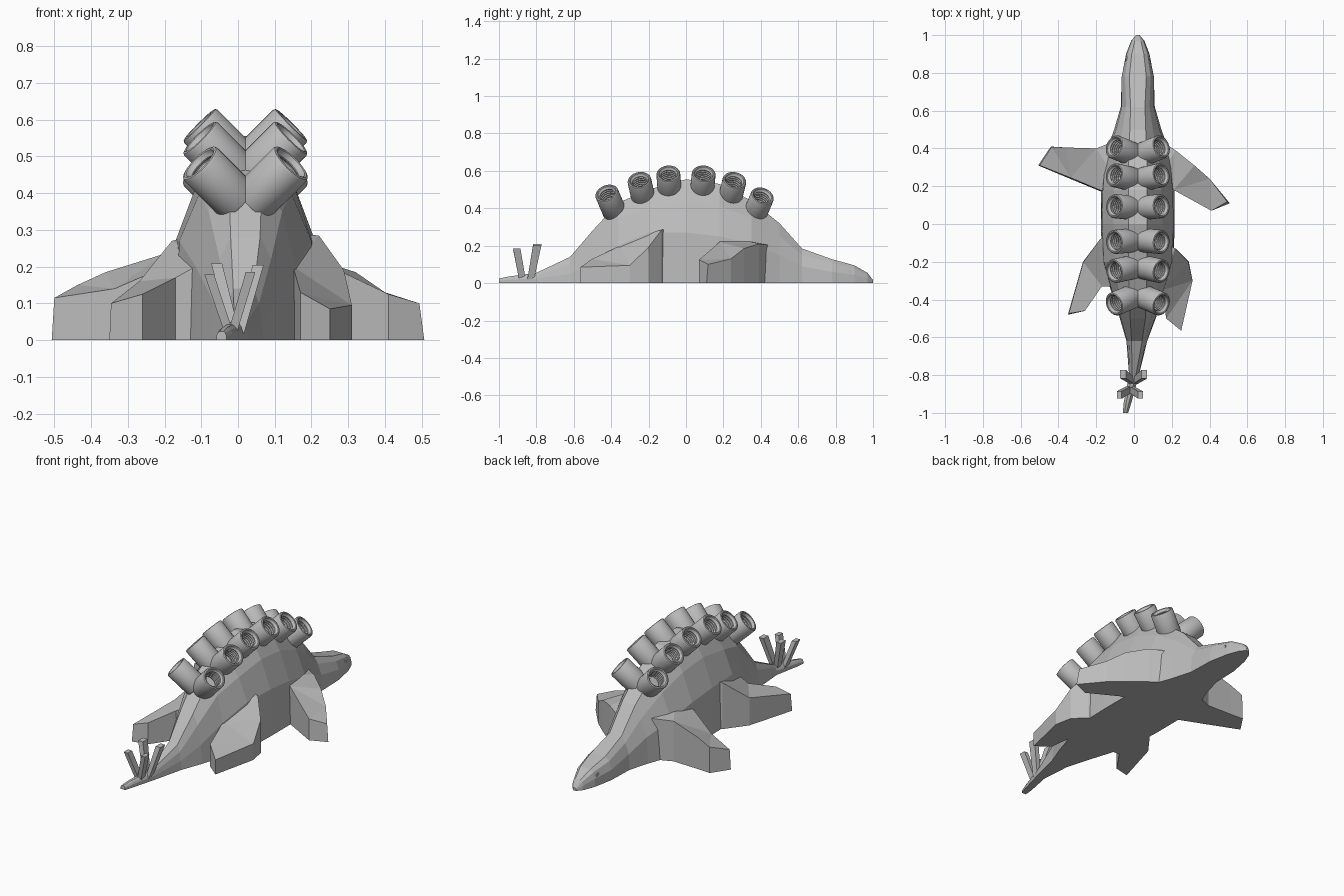
import bpy, bmesh, math
from mathutils import Vector

if "Cube" in bpy.data.objects:
    bpy.data.objects.remove(bpy.data.objects["Cube"])

CX = 0.02  # lateral position of the spine
grey = bpy.data.materials.new("matte grey")
grey.diffuse_color = (0.5, 0.5, 0.5, 1)
grey.use_nodes = True
grey.node_tree.nodes["Principled BSDF"].inputs["Base Color"].default_value = grey.diffuse_color


def make(name, verts, faces, smooth=False):
    bm = bmesh.new()
    vs = [bm.verts.new(v) for v in verts]
    for f in faces:
        bm.faces.new([vs[i] for i in f])
    bmesh.ops.recalc_face_normals(bm, faces=bm.faces)
    mesh = bpy.data.meshes.new(name)
    bm.to_mesh(mesh)
    bm.free()
    mesh.materials.append(grey)
    ob = bpy.data.objects.new(name, mesh)
    bpy.context.collection.objects.link(ob)
    if smooth:
        bpy.context.view_layer.objects.active = ob
        ob.select_set(True)
        bpy.ops.object.shade_smooth_by_angle(angle=math.radians(35))
        ob.select_set(False)
    return ob


def loft(name, rings, closed=False, smooth=False):
    """Bridge rings of equal size; cap the ends, or join last to first."""
    n = len(rings[0])
    verts = [v for r in rings for v in r]
    faces = []
    m = len(rings)
    for i in range(m if closed else m - 1):
        a, b = i * n, (i + 1) % m * n
        faces += [(a + j, a + (j + 1) % n, b + (j + 1) % n, b + j) for j in range(n)]
    if not closed:
        faces += [tuple(range(n)), tuple(range((m - 1) * n, m * n))]
    return make(name, verts, faces, smooth)


# Body: y, centre x, base half width, flank (w, z), shoulder (w, z), ridge (w, z)
sections = [
    (-1.00, -0.045, .014, .014, .012, .010, .020, .005, .024),
    (-0.95, -0.035, .020, .020, .018, .015, .028, .007, .035),
    (-0.80, 0.000, .026, .026, .025, .020, .042, .010, .055),
    (-0.62, 0.015, .055, .050, .050, .042, .100, .028, .140),
    (-0.50, CX, .095, .090, .110, .070, .220, .040, .280),
    (-0.36, CX, .140, .135, .200, .100, .350, .045, .430),
    (-0.20, CX, .190, .180, .270, .125, .400, .048, .500),
    (0.00, CX, .195, .190, .270, .130, .430, .050, .555),
    (0.18, CX, .195, .185, .250, .125, .410, .050, .530),
    (0.35, CX, .180, .170, .210, .110, .350, .048, .440),
    (0.50, CX, .125, .115, .150, .080, .250, .042, .320),
    (0.62, CX, .090, .085, .090, .062, .150, .038, .185),
    (0.78, CX, .085, .085, .060, .068, .105, .045, .128),
    (0.90, CX, .062, .060, .045, .050, .080, .032, .095),
    (0.97, CX, .035, .033, .025, .027, .045, .016, .055),
    (1.00, CX, .010, .010, .006, .008, .012, .005, .016),
]
rings = []
for y, cx, bw, fw, fz, sw, sz, rw, rz in sections:
    half = [(bw, 0), (fw, fz), (sw, sz), (rw, rz)]
    rings.append([(cx + w, y, z) for w, z in half] +
                 [(cx - w, y, z) for w, z in reversed(half)])
loft("body", rings)


# Legs: splayed slabs, each outline point is x, y, top height, top inset
def leg(name, pts):
    mx = sum(p[0] for p in pts) / len(pts)
    my = sum(p[1] for p in pts) / len(pts)
    base = [(x, y, 0) for x, y, z, s in pts]
    top = [(x + (mx - x) * s, y + (my - y) * s, z) for x, y, z, s in pts]
    ob = loft(name, [base, top])
    bm = bmesh.new()
    bm.from_mesh(ob.data)
    bmesh.ops.triangulate(bm, faces=[f for f in bm.faces if len(f.verts) > 4])
    bm.to_mesh(ob.data)
    bm.free()


leg("front_leg_left", [(-.05, .46, .24, 0), (-.20, .40, .235, 0), (-.36, .405, .185, 0),
                       (-.44, .41, .15, .02), (-.507, .31, .115, .03), (-.34, .24, .14, .06),
                       (-.17, .17, .21, .05), (-.05, .17, .26, 0)])
leg("front_leg_right", [(.10, .47, .20, 0), (.22, .39, .21, 0), (.32, .31, .185, 0),
                        (.40, .24, .13, 0), (.507, .11, .10, .06), (.41, .07, .125, 0),
                        (.21, .18, .22, 0), (.10, .18, .26, 0)])
leg("hind_leg_left", [(-.10, -.05, .29, 0), (-.18, -.08, .27, 0), (-.27, -.20, .16, .02),
                      (-.35, -.48, .10, .03), (-.26, -.46, .125, 0), (-.17, -.33, .17, 0),
                      (-.08, -.33, .22, 0)])
leg("hind_leg_right", [(.12, -.08, .29, 0), (.22, -.13, .285, 0), (.29, -.20, .19, .02),
                       (.31, -.30, .095, 0), (.25, -.565, .085, 0), (.17, -.50, .13, 0),
                       (.15, -.35, .20, 0), (.10, -.33, .23, 0)])


# Back tubes: lathed sockets with a rounded lip and ridged inside
profile = [(0, -.155), (.062, -.155), (.064, -.15), (.064, -.008), (.061, -.002),
           (.055, 0), (.050, -.002), (.048, -.008)]
for k in range(6):
    d = -.012 - k * .014
    profile += [(.046, d), (.041, d - .004), (.041, d - .007), (.046, d - .011)]
profile += [(.046, -.10), (0, -.10)]


def tube(name, rim, axis, n=32):
    w = Vector(axis).normalized()
    u = w.cross(Vector((0, 1, 0))).normalized()
    v = w.cross(u)
    rim = Vector(rim)
    verts, faces, rows = [], [], []
    for r, h in profile:
        rows.append((len(verts), r > 0))
        for j in range(n if r > 0 else 1):
            a = math.tau * j / n
            verts.append(rim + w * h + (u * math.cos(a) + v * math.sin(a)) * r)
    for (a, fa), (b, fb) in zip(rows, rows[1:]):
        for j in range(n):
            k = (j + 1) % n
            if not fa:
                faces.append((a, b + j, b + k))
            elif not fb:
                faces.append((a + j, b, a + k))
            else:
                faces.append((a + j, b + j, b + k, a + k))
    make(name, verts, faces, smooth=True)


tubes = [(-.425, .483, -.42), (-.25, .552, -.22), (-.095, .587, -.08),
         (.095, .587, .10), (.26, .552, .24), (.41, .468, .42)]
for i, (y, z, lean) in enumerate(tubes):
    for side, s in (("left", -1), ("right", 1)):
        tube(f"back_tube_{side}_{i + 1}", (CX + s * .126, y, z), (s, lean, 1))


# Tail spikes: tapered square bars
def spike(name, a, b, ra, rb):
    corners = [(-1, -1), (1, -1), (1, 1), (-1, 1)]
    loft(name, [[(p[0] + i * r, p[1] + j * r * 1.5, p[2]) for i, j in corners]
                for p, r in ((a, ra), (b, rb))])


spike("tail_spike_inner_left", (-.008, -.83, .02), (-.058, -.795, .208), .012, .015)
spike("tail_spike_inner_right", (.005, -.83, .02), (.055, -.795, .205), .012, .015)
spike("tail_spike_outer_left", (-.025, -.875, .02), (-.078, -.905, .178), .012, .013)
spike("tail_spike_outer_right", (-.015, -.875, .02), (.034, -.905, .185), .012, .013)

# Eyes: small discs on the sides of the head
for side, s in (("left", -1), ("right", 1)):
    disc = [[(CX + s * x, .875 + .012 * math.cos(math.tau * j / 8),
              .06 + .010 * math.sin(math.tau * j / 8)) for j in range(8)]
            for x in (.050, .064)]
    loft(f"eye_{side}", disc)
